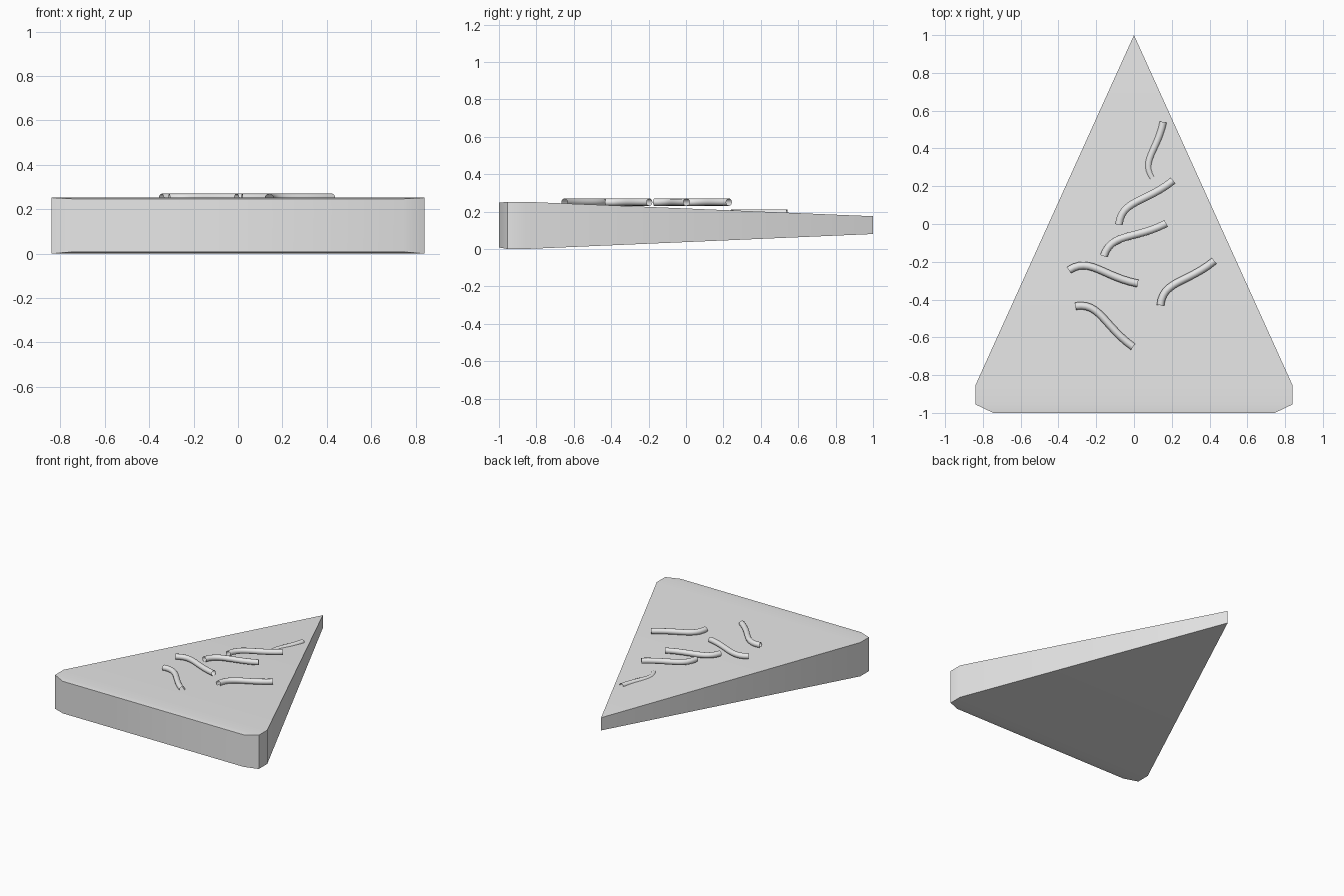
import bpy
import bmesh
from mathutils import Vector

cube = bpy.data.objects.get("Cube")
if cube:
    bpy.data.objects.remove(cube, do_unlink=True)

grey = bpy.data.materials.new("light_grey")
grey.use_nodes = True
grey.diffuse_color = (0.8, 0.8, 0.8, 1)
grey.node_tree.nodes["Principled BSDF"].inputs["Base Color"].default_value = (0.8, 0.8, 0.8, 1)


def make_wedge():
    """Triangular slab that thins towards its tip, with clipped rear corners."""
    # rows of half width, y, bottom z, top z
    rows = [(0.745, -1, 0.008, 0.247), (0.84, -0.955, 0, 0.252),
            (0.84, -0.855, 0, 0.252), (0, 1, 0.08, 0.175)]
    bm = bmesh.new()
    rings = []
    for w, y, low, high in rows:
        sides = (-w, w) if w else (0,)
        rings.append([[bm.verts.new((x, y, z)) for x in sides] for z in (low, high)])
    for a, b in zip(rings, rings[1:]):
        for level in (0, 1):
            bm.faces.new(a[level] + b[level][::-1])
        for side in (0, -1):
            bm.faces.new((a[0][side], b[0][side], b[1][side], a[1][side]))
    bm.faces.new(rings[0][0] + rings[0][1][::-1])
    bmesh.ops.recalc_face_normals(bm, faces=bm.faces)
    mesh = bpy.data.meshes.new("wedge")
    bm.to_mesh(mesh)
    bm.free()
    mesh.materials.append(grey)
    obj = bpy.data.objects.new("wedge", mesh)
    bpy.context.collection.objects.link(obj)
    bpy.ops.object.select_all(action="DESELECT")
    obj.select_set(True)
    bpy.context.view_layer.objects.active = obj
    bpy.ops.object.shade_smooth_by_angle()


def make_strand(name, start, end, z, radius):
    """Open S-shaped tube lying flat between two points."""
    a, b = Vector((*start, z)), Vector((*end, z))
    along = (b - a) / 4
    across = Vector((-along.y, along.x, 0))
    curve = bpy.data.curves.new(name, "CURVE")
    curve.dimensions = "3D"
    curve.bevel_depth = radius
    curve.resolution_u = 12
    spline = curve.splines.new("BEZIER")
    spline.bezier_points.add(1)
    first, last = spline.bezier_points
    for p in (first, last):
        p.handle_left_type = p.handle_right_type = "FREE"
    first.co, last.co = a, b
    first.handle_left = a - along - across
    first.handle_right = a + along + across
    last.handle_left = b - along * 2
    last.handle_right = b + along * 2
    curve.materials.append(grey)
    bpy.context.collection.objects.link(bpy.data.objects.new(name, curve))


make_wedge()

# Strands scattered over the top; the last one is half sunk near the tip
strands = [((-0.31, -0.435), (-0.005, -0.65)), ((-0.345, -0.245), (0.02, -0.315)),
           ((-0.16, -0.17), (0.17, 0.003)), ((-0.08, -0.003), (0.207, 0.23)),
           ((0.14, -0.43), (0.425, -0.195))]
for i, (start, end) in enumerate(strands):
    make_strand(f"strand_{i + 1}", start, end, 0.25, 0.02)
make_strand("tip_strand", (0.095, 0.245), (0.155, 0.54), 0.193, 0.019)
